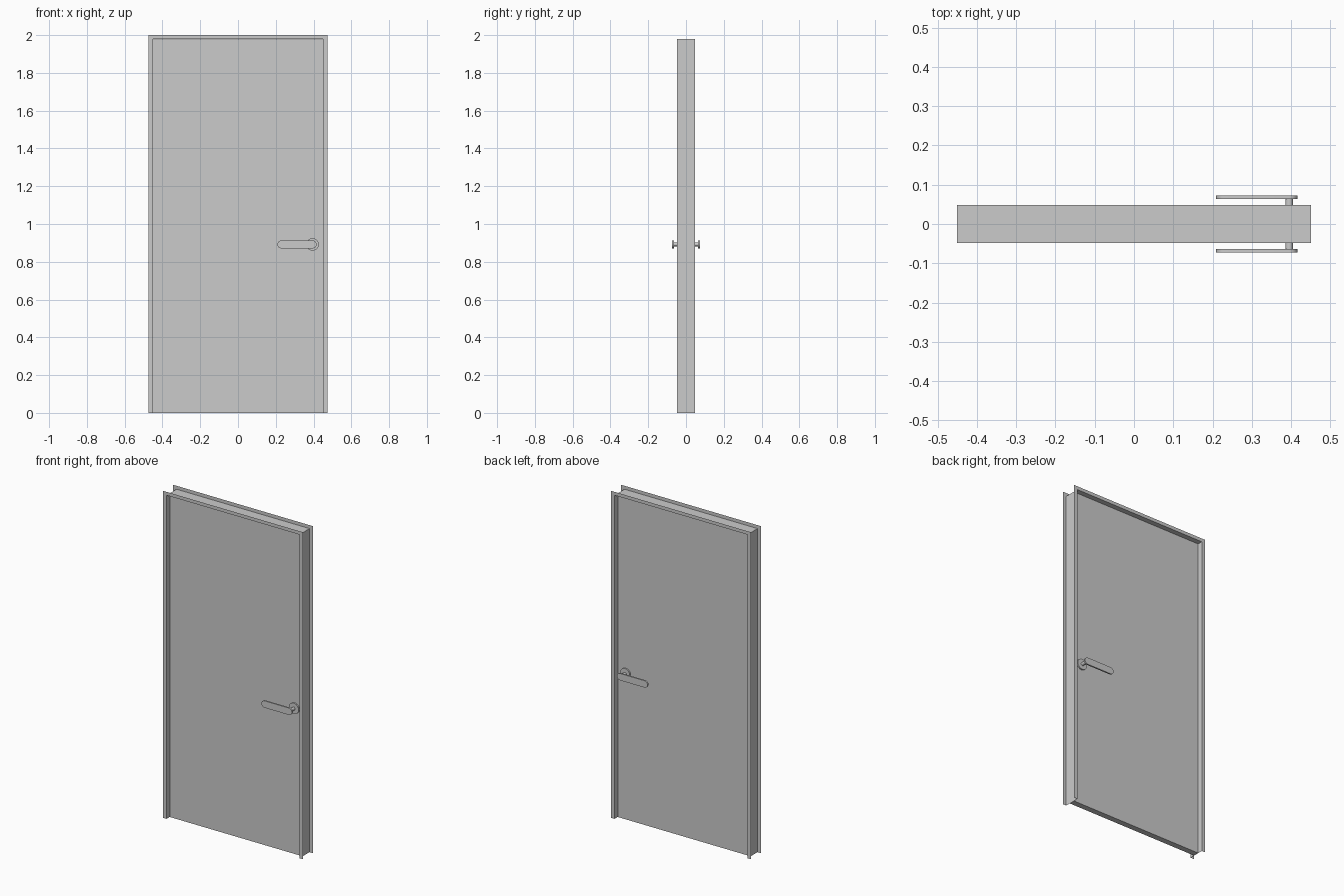
import bpy, bmesh, math
from mathutils import Matrix

if "Cube" in bpy.data.objects:
    bpy.data.objects.remove(bpy.data.objects["Cube"])

HALF_W, TOP, DEPTH = 0.45, 1.979, 0.0485   # lining of the opening
FLANGE_X, FLANGE_Z = 0.024, 0.021          # sheet flange widths
PANEL_Y = 0.018                            # half thickness of the leaf
KNOB_X, KNOB_Z = 0.395, 0.892              # handle pivot


def finish(name, bm, smooth=False):
    bmesh.ops.recalc_face_normals(bm, faces=bm.faces)
    mesh = bpy.data.meshes.new(name)
    bm.to_mesh(mesh)
    bm.free()
    obj = bpy.data.objects.new(name, mesh)
    bpy.context.collection.objects.link(obj)
    if smooth:
        bpy.ops.object.select_all(action='DESELECT')
        obj.select_set(True)
        bpy.context.view_layer.objects.active = obj
        bpy.ops.object.shade_smooth_by_angle(angle=math.radians(35))
    return obj


def disc(name, radius, y0, y1, sides):
    """Cylinder along y around the handle pivot."""
    bm = bmesh.new()
    place = Matrix.Translation((KNOB_X, (y0 + y1) / 2, KNOB_Z)) @ Matrix.Rotation(math.pi / 2, 4, 'X')
    bmesh.ops.create_cone(bm, cap_ends=True, segments=sides, radius1=radius,
                          radius2=radius, depth=abs(y1 - y0), matrix=place)
    return finish(name, bm, True)


# Sheet frame: channel profile (outward, y) swept up, over and down the opening
bm = bmesh.new()
profile = [(1, -DEPTH), (0, -DEPTH), (0, DEPTH), (1, DEPTH)]
path = [(-1, 0), (-1, 1), (1, 1), (1, 0)]
rows = [[bm.verts.new((sx * (HALF_W + o * FLANGE_X), y, up * (TOP + o * FLANGE_Z)))
         for o, y in profile] for sx, up in path]
for a, b in zip(rows, rows[1:]):
    for i in range(3):
        bm.faces.new((a[i], a[i + 1], b[i + 1], b[i]))
finish("door_frame", bm)

# Door leaf, recessed in the frame
bm = bmesh.new()
size = Matrix.Diagonal((2 * HALF_W - 0.002, 2 * PANEL_Y, TOP - 0.001, 1))
bmesh.ops.create_cube(bm, size=1, matrix=Matrix.Translation((0, 0, (TOP - 0.001) / 2)) @ size)
finish("door_leaf", bm)

# Lever handle on each side
for side, label in ((-1, "front"), (1, "back")):
    disc(label + "_rosette", 0.033, side * PANEL_Y, side * (PANEL_Y + 0.008), 32)
    disc(label + "_spindle", 0.01, side * PANEL_Y, side * 0.067, 20)

    # Rounded flat lever
    bm = bmesh.new()
    r, outline = 0.021, []
    for cx, start in ((KNOB_X, -90), (0.23, 90)):
        for i in range(13):
            t = math.radians(start + 15 * i)
            outline.append(bm.verts.new((cx + r * math.cos(t), side * 0.064, KNOB_Z + r * math.sin(t))))
    face = bm.faces.new(outline)
    moved = bmesh.ops.extrude_face_region(bm, geom=[face], use_keep_orig=True)["geom"]
    bmesh.ops.translate(bm, vec=(0, side * 0.009, 0),
                        verts=[v for v in moved if isinstance(v, bmesh.types.BMVert)])
    finish(label + "_lever", bm, True)
